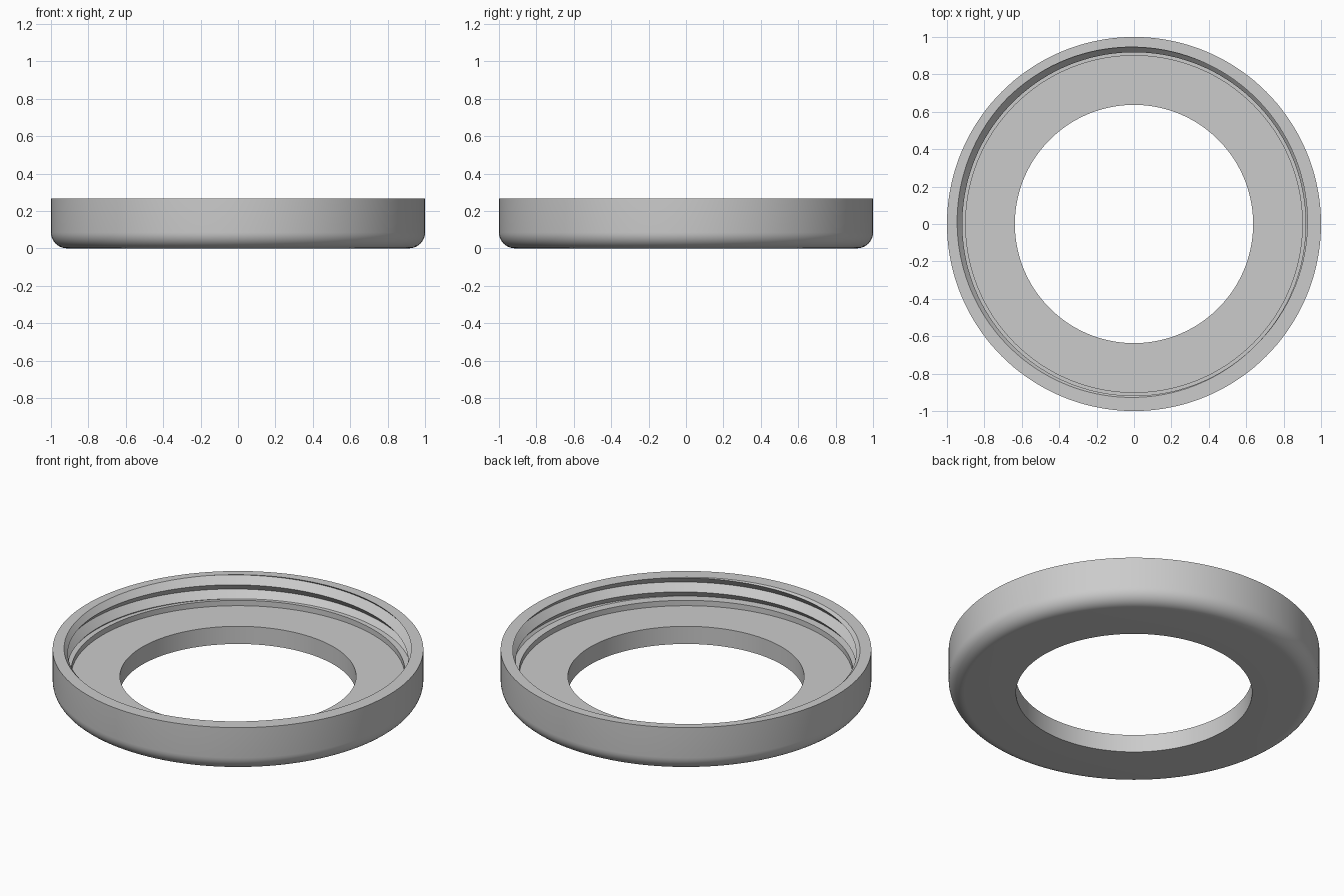
import bpy
import bmesh
from math import sin, cos, pi, radians

cube = bpy.data.objects.get("Cube")
if cube:
    bpy.data.objects.remove(cube, do_unlink=True)

SEGMENTS = 144
HEIGHT = 0.265
FLOOR = 0.105       # top of the base flange
LEDGE = 0.137       # small step below the thread
HOLE_R = 0.637
CREST_R = 0.918     # thread crest (smallest radius)
DEPTH = 0.037       # thread depth
PITCH = 0.084
FILLET = 0.085
START = radians(135)  # where the groove runs out through the rim

grey = bpy.data.materials.new("light_grey")
grey.use_nodes = True
colour = (0.6, 0.6, 0.6, 1)
grey.diffuse_color = colour
grey.node_tree.nodes["Principled BSDF"].inputs["Base Color"].default_value = colour


def body_profile():
    """Rim, rounded outer wall, base, hole and floor, down to the ledge."""
    pts = [(1, HEIGHT)]
    steps = 10
    for i in range(steps + 1):
        a = i / steps * pi / 2
        pts.append((1 - FILLET + FILLET * cos(a), FILLET - FILLET * sin(a)))
    pts += [(HOLE_R, 0), (HOLE_R, FLOOR), (0.9, FLOOR), (0.9, LEDGE)]
    return pts


def thread_profile(angle):
    """V-shaped thread section at this angle, trimmed to the ledge and rim."""
    centre = HEIGHT + PITCH * (angle - START) / (2 * pi)
    pts = []
    for k in range(-8, 9):
        z = min(max(centre + k * PITCH / 2, LEDGE), HEIGHT)
        phase = ((z - centre) / PITCH) % 1
        pts.append((CREST_R + DEPTH * abs(1 - 2 * phase), z))
    return pts


# Sweep the section around the axis
bm = bmesh.new()
body = body_profile()
columns = []
for s in range(SEGMENTS + 1):
    a = 2 * pi * s / SEGMENTS
    columns.append([bm.verts.new((r * cos(a), r * sin(a), z))
                    for r, z in body + thread_profile(a)])
for c, d in zip(columns, columns[1:]):
    n = len(c)
    for i in range(n):
        j = (i + 1) % n
        bm.faces.new((c[i], c[j], d[j], d[i]))
bmesh.ops.remove_doubles(bm, verts=bm.verts, dist=0.00005)
bmesh.ops.dissolve_degenerate(bm, edges=bm.edges, dist=0.00005)
bmesh.ops.recalc_face_normals(bm, faces=bm.faces)

mesh = bpy.data.meshes.new("threaded_ring_cap")
bm.to_mesh(mesh)
bm.free()
mesh.materials.append(grey)
cap = bpy.data.objects.new("threaded_ring_cap", mesh)
bpy.context.collection.objects.link(cap)

# Smooth round walls, crisp thread and rim edges
bpy.ops.object.select_all(action="DESELECT")
cap.select_set(True)
bpy.context.view_layer.objects.active = cap
bpy.ops.object.shade_smooth_by_angle(angle=radians(30))
